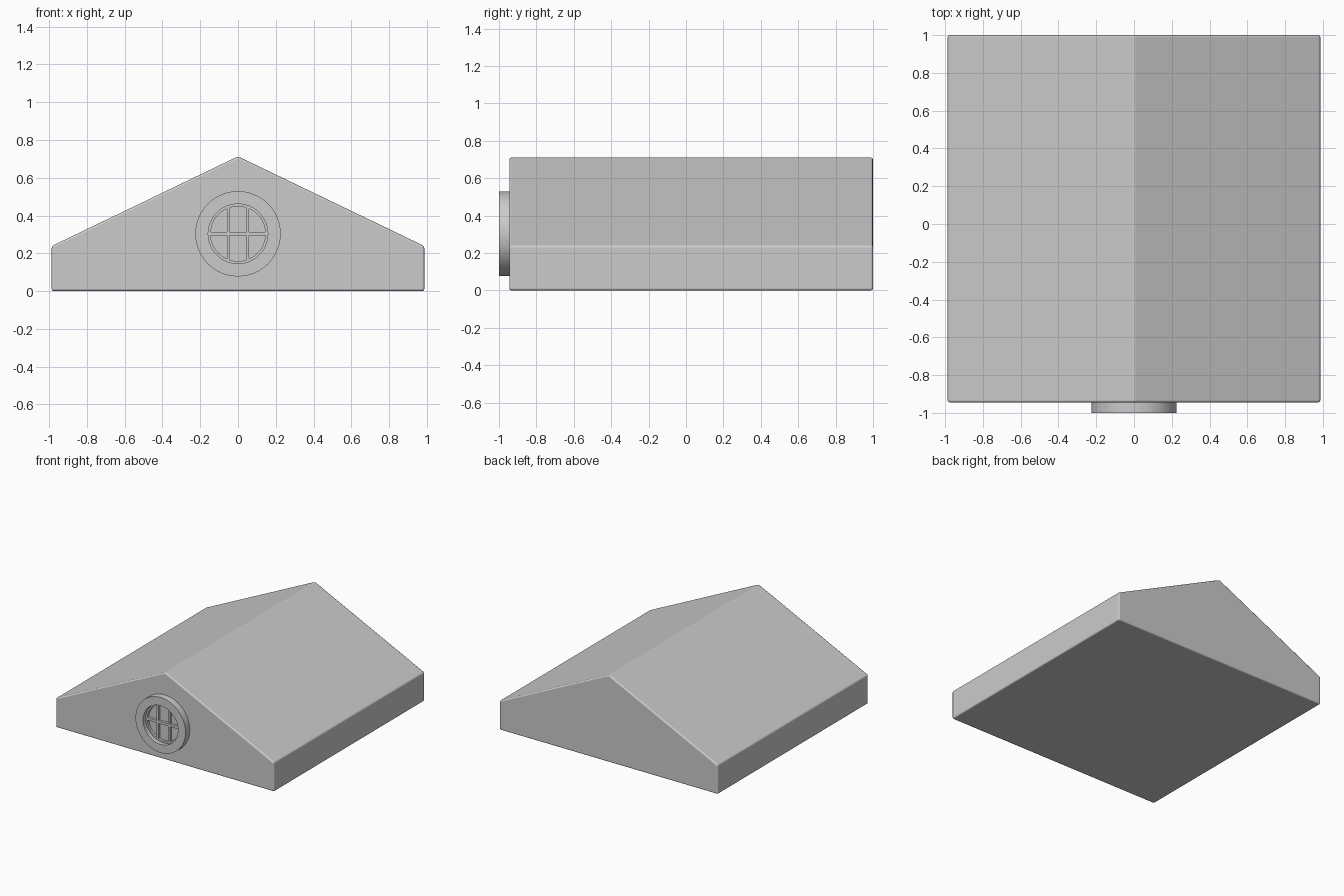
import bpy, bmesh, math

if "Cube" in bpy.data.objects:
    bpy.data.objects.remove(bpy.data.objects["Cube"])

grey = bpy.data.materials.new("light_grey")
grey.diffuse_color = (0.6, 0.6, 0.6, 1)
grey.use_nodes = True
grey.node_tree.nodes["Principled BSDF"].inputs["Base Color"].default_value = grey.diffuse_color

CZ = 0.303          # height of the round window's centre
WALL = -0.945       # y of the front gable wall


def add_object(name, bm):
    bmesh.ops.recalc_face_normals(bm, faces=bm.faces)
    mesh = bpy.data.meshes.new(name)
    bm.to_mesh(mesh)
    bm.free()
    mesh.materials.append(grey)
    ob = bpy.data.objects.new(name, mesh)
    bpy.context.collection.objects.link(ob)
    return ob


def smooth(ob, angle):
    bpy.ops.object.select_all(action='DESELECT')
    ob.select_set(True)
    bpy.context.view_layer.objects.active = ob
    bpy.ops.object.shade_smooth_by_angle(angle=math.radians(angle))


def prism(name, profile, y0, y1):
    """Extrude an x-z outline along y."""
    bm = bmesh.new()
    face = bm.faces.new([bm.verts.new((x, y0, z)) for x, z in profile])
    ext = bmesh.ops.extrude_face_region(bm, geom=[face])
    verts = [v for v in ext["geom"] if isinstance(v, bmesh.types.BMVert)]
    bmesh.ops.translate(bm, vec=(0, y1 - y0, 0), verts=verts)
    # extruding keeps the first cap, so the prism is closed
    return add_object(name, bm)


def lathe(name, profile, n=48):
    """Revolve (radius, y) points around the window axis."""
    bm = bmesh.new()
    rings = [[bm.verts.new((r * math.cos(2 * math.pi * i / n), y,
                            CZ + r * math.sin(2 * math.pi * i / n)))
              for i in range(n)] for r, y in profile]
    for a, b in zip(rings, rings[1:] + rings[:1]):
        for i in range(n):
            j = (i + 1) % n
            bm.faces.new((a[i], a[j], b[j], b[i]))
    return add_object(name, bm)


# Gabled body with slightly rounded edges
body = prism("gabled_body", [(-0.987, 0), (0.987, 0), (0.987, 0.238),
                             (0, 0.713), (-0.987, 0.238)], WALL, 1.0)
smooth(body, 20)
bevel = body.modifiers.new("rounded_edges", 'BEVEL')
bevel.width = 0.012
bevel.segments = 2
bevel.limit_method = 'ANGLE'
bevel.angle_limit = math.radians(20)
bevel.harden_normals = True

# Raised ring with a thin stepped frame inside
ring = lathe("window_ring", [(0.226, -0.935), (0.226, -1.0), (0.158, -1.0),
                             (0.158, -0.965), (0.145, -0.965), (0.145, -0.935)])
smooth(ring, 30)

# Glazing bars: two upright, one across
half = 0.007
for name, x in (("left_window_bar", -0.052), ("right_window_bar", 0.052)):
    h = math.sqrt(0.15 ** 2 - x ** 2)
    prism(name, [(x - half, CZ - h), (x + half, CZ - h),
                 (x + half, CZ + h), (x - half, CZ + h)], -0.965, -0.935)
prism("cross_window_bar", [(-0.15, CZ - 0.01), (0.15, CZ - 0.01),
                           (0.15, CZ + 0.01), (-0.15, CZ + 0.01)], -0.966, -0.935)
